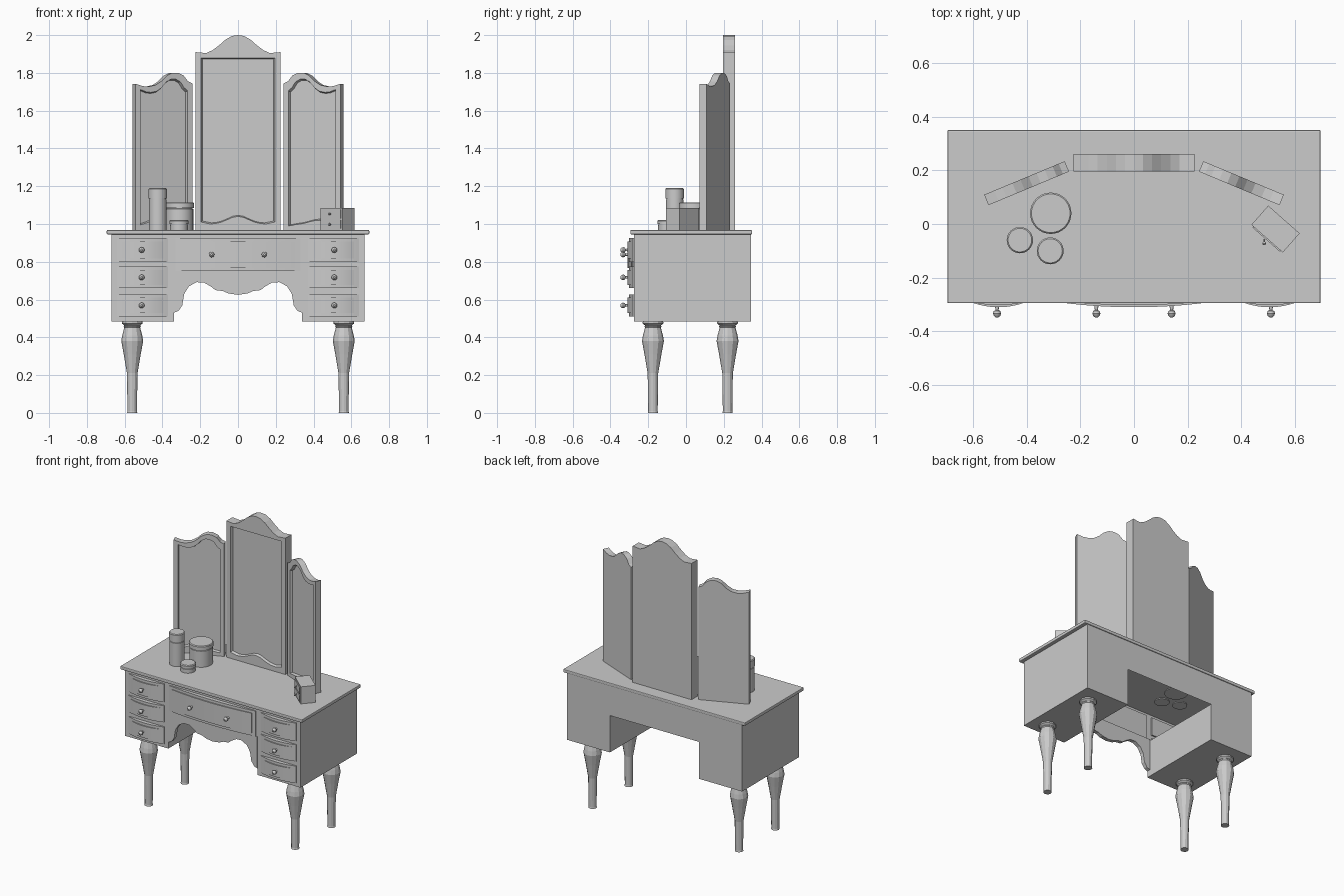
import bpy, bmesh
from math import cos, sin, pi, radians

if "Cube" in bpy.data.objects:
    bpy.data.objects.remove(bpy.data.objects["Cube"])


def finish(name, bm, loc=(0, 0, 0), rot=(0, 0, 0), smooth=False):
    bmesh.ops.recalc_face_normals(bm, faces=bm.faces)
    me = bpy.data.meshes.new(name)
    for f in bm.faces:
        f.smooth = False
    bm.to_mesh(me)
    bm.free()
    ob = bpy.data.objects.new(name, me)
    bpy.context.collection.objects.link(ob)
    ob.location, ob.rotation_euler = loc, rot
    if smooth:
        bpy.ops.object.select_all(action='DESELECT')
        ob.select_set(True)
        bpy.context.view_layer.objects.active = ob
        bpy.ops.object.shade_smooth_by_angle(angle=radians(35))
    return ob


def prism(name, pts, a, b, axis='y', **kw):
    """Extrude a 2D outline from a to b along y (xz outline) or z (xy outline)."""
    bm = bmesh.new()
    put = (lambda p, h: (p[0], h, p[1])) if axis == 'y' else (lambda p, h: (p[0], p[1], h))
    lo = [bm.verts.new(put(p, a)) for p in pts]
    hi = [bm.verts.new(put(p, b)) for p in pts]
    bm.faces.new(lo)
    bm.faces.new(hi)
    for i in range(len(pts)):
        j = (i + 1) % len(pts)
        bm.faces.new((lo[i], lo[j], hi[j], hi[i]))
    return finish(name, bm, **kw)


def box(name, x0, x1, y0, y1, z0, z1, **kw):
    return prism(name, [(x0, y0), (x1, y0), (x1, y1), (x0, y1)], z0, z1, 'z', **kw)


def lathe(name, profile, sides, **kw):
    bm = bmesh.new()
    rings = [[bm.verts.new((r * cos(2 * pi * i / sides), r * sin(2 * pi * i / sides), z))
              for i in range(sides)] for r, z in profile]
    bm.faces.new(rings[0])
    bm.faces.new(rings[-1])
    for p, q in zip(rings, rings[1:]):
        for i in range(sides):
            j = (i + 1) % sides
            bm.faces.new((p[i], p[j], q[j], q[i]))
    return finish(name, bm, **kw)


def knob(name, loc, s=1.0):
    prof = [(.008, -.035), (.006, -.012), (.012, -.009), (.015, 0), (.012, .009), (.005, .015)]
    lathe(name, [(r * s, z * s) for r, z in prof], 12, loc=loc, rot=(pi / 2, 0, 0), smooth=True)


def bow(name, cx, w, y_edge, depth, z0, z1, n=16):
    arc = [(cx - w / 2 + w * i / n, y_edge - depth * (1 - (2 * i / n - 1) ** 2)) for i in range(n + 1)]
    prism(name, [(cx - w / 2, -.265)] + arc + [(cx + w / 2, -.265)], z0, z1, 'z', smooth=True)


def drawer(name, cx, w, z0, z1):
    bow(name, cx, w, -.280, .022, z0, z1)
    bow(name + "_panel", cx, w - .05, -.288, .022, z0 + .018, z1 - .018)


def mirror(name, w, t, us, top, inner_top, inner_bot, m, loc, ang=0):
    """Framed panel with a recessed glass; front faces local -y."""
    bm = bmesh.new()
    k = 1 - 2 * m / w

    def loop(y, sx, bot, tp):
        pts = [(u * sx, z) for u, z in zip(us, bot)] + [(u * sx, z) for u, z in reversed(list(zip(us, tp)))]
        return [bm.verts.new((x * w / 2, y, z)) for x, z in pts]
    flat = [.965] * len(us)
    loops = [loop(t / 2, 1, flat, top), loop(-t / 2, 1, flat, top),
             loop(-t / 2, k, inner_bot, inner_top),
             loop(-t / 2 + .018, k - .03, [z + .006 for z in inner_bot], [z - .006 for z in inner_top])]
    for p, q in zip(loops, loops[1:]):
        for i in range(len(p)):
            j = (i + 1) % len(p)
            bm.faces.new((p[i], p[j], q[j], q[i]))
    bm.faces.new(loops[0])
    bm.faces.new(loops[-1])
    finish(name, bm, loc=loc, rot=(0, 0, ang))


# Hollow carcass with knee opening, and the table top
u_shape = [(-.67, .485), (-.34, .485), (-.34, .74), (.34, .74), (.34, .485), (.67, .485), (.67, .946), (-.67, .946)]
body = prism("carcass", u_shape, -.275, .345)
bm = bmesh.new()
bm.from_mesh(body.data)
gone = [f for f in bm.faces if f.normal.z > .9 or (f.normal.z < -.9 and f.calc_center_median().z > .7)]
bmesh.ops.delete(bm, geom=gone, context='FACES_ONLY')
bm.to_mesh(body.data)
bm.free()
top = box("table_top", -.695, .695, -.295, .35, .945, .968)
bev = top.modifiers.new("edge", 'BEVEL')
bev.width, bev.segments = .005, 2

# Scalloped apron
half = [(.34, .53), (.315, .54), (.295, .57), (.285, .63), (.26, .67), (.22, .692), (.18, .69),
        (.145, .67), (.12, .65), (.08, .645), (.05, .632), (0, .625)]
prism("apron", half + [(-x, z) for x, z in half[-2::-1]] + [(-.34, .75), (.34, .75)], -.276, -.25)

# Drawers and knobs
drawer("centre_drawer", 0, .66, .75, .925)
for s, side in ((-1, "left"), (1, "right")):
    knob(f"centre_knob_{side}", (s * .14, -.333, .838))
    for i, (z0, z1) in enumerate(((.51, .628), (.66, .775), (.80, .925))):
        drawer(f"{side}_drawer_{i}", s * .505, .27, z0, z1)
        knob(f"{side}_knob_{i}", (s * .51, -.333, (z0 + z1) / 2))

# Turned legs
leg = [(.027, 0), (.025, .01), (.028, .21), (.045, .31), (.058, .38), (.053, .41), (.042, .452), (.046, .458),
       (.042, .463), (.055, .473), (.055, .48), (.05, .487)]
for x in (-.56, .56):
    for y, pos in ((-.175, "front"), (.22, "back")):
        lathe(f"{pos}_leg_{'left' if x < 0 else 'right'}", leg, 12, loc=(x, y, 0))

# Triple mirror
us = [-1, -.75, -.6, -.45, -.3, -.15, 0, .15, .3, .45, .6, .75, 1]
h = [2.0, 1.995, 1.975, 1.945, 1.92, 1.905, 1.91]
b = [1.04, 1.035, 1.022, 1.01, 1.003, 1.0, 1.01]
mirror("centre_mirror", .45, .065, us, h[:0:-1] + h, [1.88] * 13, b[:0:-1] + b, .03, (0, .228, 0))
uw = [-1, -.75, -.55, -.3, -.1, .1, .3, .5, .7, .85, 1]
tw = [1.742, 1.73, 1.727, 1.735, 1.755, 1.785, 1.80, 1.80, 1.785, 1.755, 1.745]
iw = [1.712, 1.70, 1.697, 1.703, 1.722, 1.752, 1.767, 1.767, 1.752, 1.722, 1.705]
bw = [.995, 1.005, 1.015, 1.02, 1.018, 1.012, 1.005, 1.0, .997, .993, .99]
mirror("left_mirror", .325, .042, uw, tw, iw, bw, .027, (-.40, .152, 0), radians(22.6))
mirror("right_mirror", .325, .042, [-u for u in uw[::-1]], tw[::-1], iw[::-1], bw[::-1], .027,
       (.40, .152, 0), radians(-22.6))

# Lidded jars
for name, x, y, r, zl, z1 in (("tall_jar", -.425, -.06, .049, 1.135, 1.19),
                              ("wide_jar", -.31, .04, .077, 1.085, 1.115),
                              ("small_jar", -.312, -.10, .05, 1.0, 1.022)):
    lathe(name, [(r * .95, .94), (r * .95, zl - .006), (r * .9, zl - .004), (r * .9, zl), (r, zl),
                 (r, z1 - .005), (r - .005, z1)], 32, loc=(x, y, 0), smooth=True)

# Small trinket box with two drawers
place = dict(loc=(.526, -.02, 0), rot=(0, 0, radians(-41.4)))
box("trinket_box", -.078, .078, -.046, .049, .965, 1.086, **place)
for i, z in enumerate((.975, 1.03)):
    box(f"trinket_drawer_{i}", -.068, .068, -.051, -.04, z, z + .046, **place)
    knob(f"trinket_knob_{i}", (.485, -.072, z + .023), .45)
